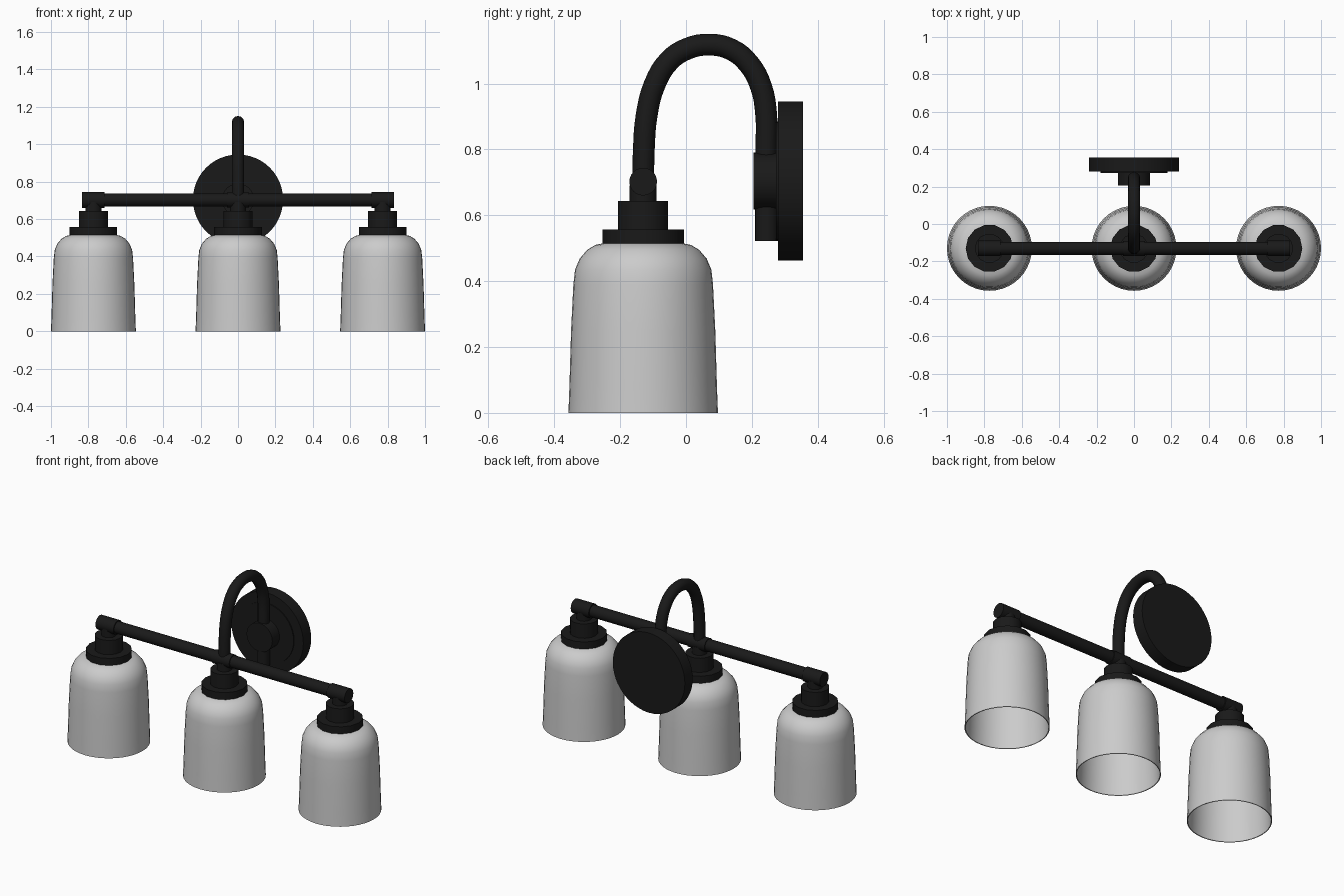
import bpy, math
from mathutils import Vector

if "Cube" in bpy.data.objects:
    bpy.data.objects.remove(bpy.data.objects["Cube"])

black = bpy.data.materials.new("black_metal")
black.diffuse_color = (0.01, 0.01, 0.01, 1)
black.use_nodes = True
black.node_tree.nodes["Principled BSDF"].inputs["Base Color"].default_value = black.diffuse_color
Y = -0.13       # depth of the lamp row
BAR_Z = 0.702   # height of the crossbar


def smooth(ob, angle=35):
    bpy.ops.object.select_all(action='DESELECT')
    ob.select_set(True)
    bpy.context.view_layer.objects.active = ob
    bpy.ops.object.shade_smooth_by_angle(angle=math.radians(angle))


def rod(name, a, b, r, sides=24):
    """Capped cylinder from point a to point b."""
    a, b = Vector(a), Vector(b)
    bpy.ops.mesh.primitive_cylinder_add(vertices=sides, radius=r, depth=(b - a).length,
                                        location=(a + b) / 2)
    ob = bpy.context.object
    ob.rotation_euler = (b - a).to_track_quat('Z', 'Y').to_euler()
    ob.name = name
    ob.data.materials.append(black)
    smooth(ob)
    return ob


def lathe(name, profile, loc, sides, closed=False):
    """Revolve (radius, height) points around z."""
    n = len(profile)
    verts = [(r * math.cos(2 * math.pi * s / sides), r * math.sin(2 * math.pi * s / sides), z)
             for s in range(sides) for r, z in profile]
    faces = []
    for s in range(sides):
        t = (s + 1) % sides
        for i in range(n if closed else n - 1):
            j = (i + 1) % n
            faces.append((s * n + i, t * n + i, t * n + j, s * n + j))
    if not closed:
        faces.append([s * n for s in reversed(range(sides))])
        faces.append([s * n + n - 1 for s in range(sides)])
    me = bpy.data.meshes.new(name)
    me.from_pydata(verts, [], faces)
    ob = bpy.data.objects.new(name, me)
    bpy.context.collection.objects.link(ob)
    ob.location = loc
    smooth(ob, 40)
    return ob


# Thin open glass bell: outer wall up, inner wall back down
outer = [(0.227, 0), (0.224, 0.08), (0.219, 0.25), (0.212, 0.39), (0.207, 0.435),
         (0.193, 0.468), (0.170, 0.495), (0.145, 0.510), (0.115, 0.516)]
inner = [(r - 0.005, max(z - 0.006 * (z > 0.43), 0)) for r, z in reversed(outer)]
# Stepped holder: flange, cup and neck
holder = [(0.127, 0.514), (0.127, 0.557), (0.078, 0.557), (0.078, 0.643),
          (0.042, 0.643), (0.042, 0.69)]

for side, x in (("left", -0.773), ("centre", 0), ("right", 0.773)):
    lathe(side + "_shade", outer + inner, (x, Y, 0), 40, closed=True)
    h = lathe(side + "_holder", holder, (x, Y, 0), 14)
    h.data.materials.append(black)
    # Sleeve around the crossbar
    rod(side + "_sleeve", (x - 0.06, Y, BAR_Z), (x + 0.06, Y, BAR_Z), 0.042 if x else 0.040)

# Crossbar
rod("crossbar", (-0.8, Y, BAR_Z), (0.8, Y, BAR_Z), 0.035)

# Gooseneck arm
path = [(-0.13, 0.70), (-0.128, 0.80), (-0.120, 0.90), (-0.096, 0.995), (-0.052, 1.068),
        (0.005, 1.106), (0.072, 1.118), (0.138, 1.103), (0.192, 1.058), (0.228, 0.99),
        (0.243, 0.91), (0.244, 0.80), (0.244, 0.60)]
cu = bpy.data.curves.new("gooseneck_arm", 'CURVE')
cu.dimensions = '3D'
cu.bevel_depth = 0.033
cu.bevel_resolution = 4
cu.resolution_u = 4
cu.use_fill_caps = True
sp = cu.splines.new('BEZIER')
sp.bezier_points.add(len(path) - 1)
for p, (y, z) in zip(sp.bezier_points, path):
    p.co = (0, y, z)
    p.handle_left_type = p.handle_right_type = 'AUTO'
arm = bpy.data.objects.new("gooseneck_arm", cu)
bpy.context.collection.objects.link(arm)
cu.materials.append(black)

# Wall plate with raised disc, hub and arm end
rod("wall_plate", (0, 0.28, 0.704), (0, 0.355, 0.704), 0.241, 48)
rod("raised_disc", (0, 0.274, 0.704), (0, 0.285, 0.704), 0.18, 40)
rod("hub", (0, 0.205, 0.704), (0, 0.28, 0.704), 0.086, 32)
rod("arm_end", (0, 0.245, 0.522), (0, 0.245, 0.66), 0.035)
